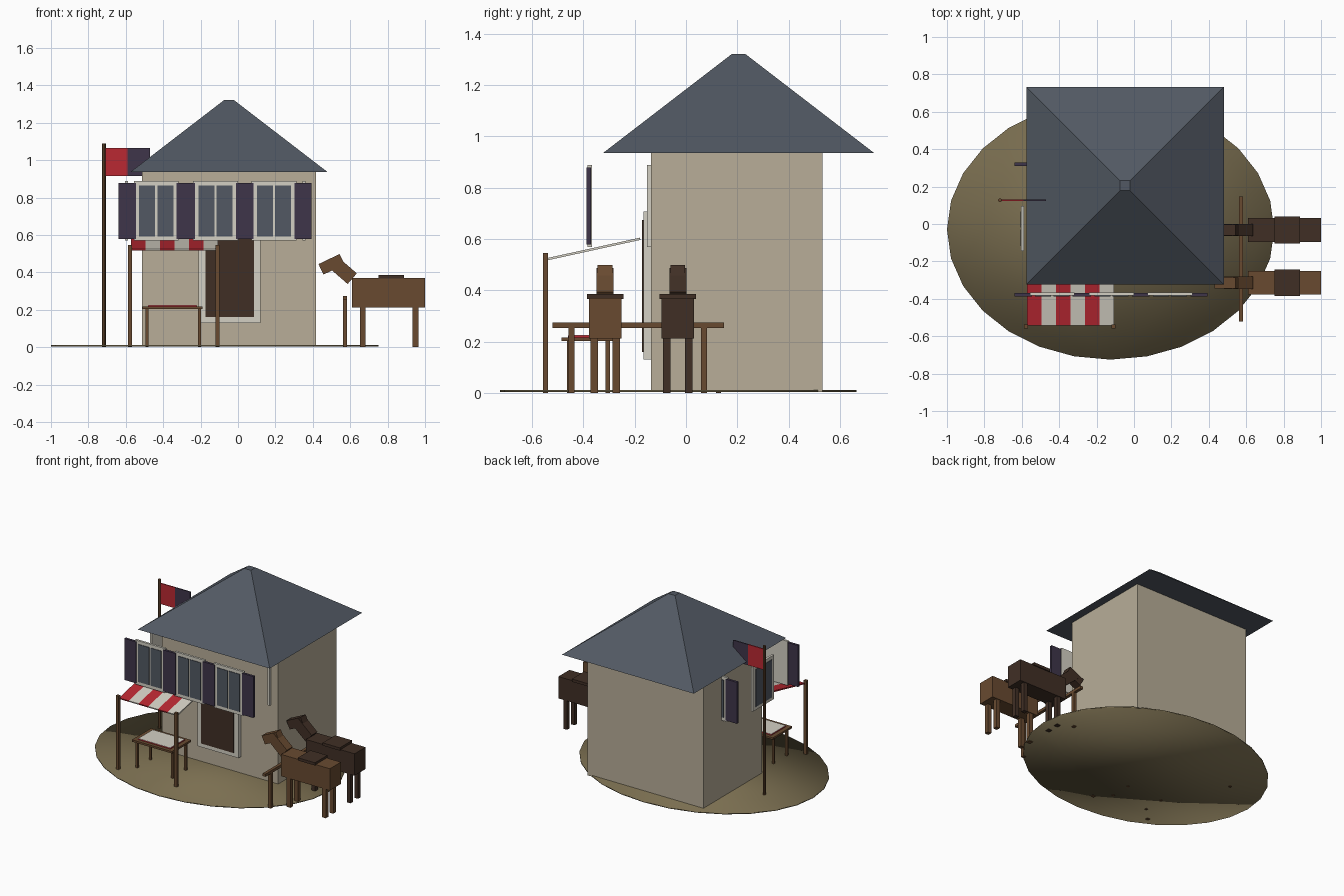
import bpy, bmesh, math
from mathutils import Matrix, Vector

if "Cube" in bpy.data.objects:
    bpy.data.objects.remove(bpy.data.objects["Cube"])


def material(name, rgb):
    # sRGB 0-255 converted to linear
    m = bpy.data.materials.new(name)
    lin = [((c / 255 + 0.055) / 1.055) ** 2.4 for c in rgb]
    m.diffuse_color = (*lin, 1)
    m.use_nodes = True
    m.node_tree.nodes["Principled BSDF"].inputs["Base Color"].default_value = m.diffuse_color
    return m


WALL = material("plaster", (184, 174, 152))
ROOF = material("slate", (82, 89, 99))
TRIM = material("cream", (212, 208, 196))
RED = material("red", (186, 40, 50))
NAVY = material("dark_violet", (62, 53, 74))
WOOD = material("brown_wood", (104, 74, 48))
DARK = material("dark_brown", (64, 47, 37))
EARTH = material("earth", (122, 110, 80))


def finish(name, bm, *mats):
    bmesh.ops.recalc_face_normals(bm, faces=bm.faces)
    me = bpy.data.meshes.new(name)
    bm.to_mesh(me)
    bm.free()
    for m in mats:
        me.materials.append(m)
    ob = bpy.data.objects.new(name, me)
    bpy.context.collection.objects.link(ob)
    return ob


def block(name, center, size, mat, axis="X", angle=0):
    bm = bmesh.new()
    bmesh.ops.create_cube(bm, size=1, matrix=Matrix.Translation(center)
                          @ Matrix.Rotation(math.radians(angle), 4, axis)
                          @ Matrix.Diagonal((*size, 1)))
    return finish(name, bm, mat)


def box(name, x, y, z, mat):
    pairs = (x, y, z)
    return block(name, [(a + b) / 2 for a, b in pairs], [b - a for a, b in pairs], mat)


def cone(name, center, r1, r2, depth, sides, mat, scale=(1, 1), turn=0):
    bm = bmesh.new()
    bmesh.ops.create_cone(bm, cap_ends=True, segments=sides, radius1=r1, radius2=r2, depth=depth,
                          matrix=Matrix.Translation(center) @ Matrix.Diagonal((*scale, 1, 1))
                          @ Matrix.Rotation(math.radians(turn), 4, "Z"))
    return finish(name, bm, mat)


# Ground: thin smooth-shaded oval
ground = cone("ground", (-0.125, -0.03, 0.0075), 1, 1, 0.009, 28, EARTH, (0.875, 0.695))
for p in ground.data.polygons:
    p.use_smooth = True

# House body and hipped roof
box("house_walls", (-0.512, 0.418), (-0.137, 0.532), (0.003, 0.94), WALL)
r = math.sqrt(2)
cone("roof", (-0.048, 0.205, 1.128), 0.528 * r, 0.027 * r, 0.385, 4, ROOF, turn=45)

# Door with its frame
box("door_frame", (-0.21, 0.12), (-0.165, -0.13), (0.13, 0.708), TRIM)
box("door", (-0.175, 0.085), (-0.172, -0.163), (0.16, 0.675), DARK)


def window(name, center, facing, shutters):
    """Frame plate, two panes and optional shutters; local front is -y, turned about z."""
    place = Matrix.Translation(center) @ Matrix.Rotation(math.radians(facing), 4, "Z")
    parts = [("frame", 0, 0, (0.24, 0.016, 0.32), TRIM)]
    parts += [("pane", s * 0.0485, -0.009, (0.086, 0.006, 0.272), ROOF) for s in (-1, 1)]
    if shutters:
        parts += [("shutter", s * 0.155, -0.004, (0.092, 0.018, 0.3), NAVY) for s in (-1, 1)]
    for part, x, y, size, mat in parts:
        block(name + "_" + part, (x, y, 0), size, mat).matrix_world = place


# Windows: a row ahead of the front wall, plus side and rear ones
for x in (-0.437, -0.12, 0.193):
    window("front_window", (x, -0.375, 0.729), 0, True)
window("rear_window", (-0.437, 0.315, 0.729), 180, True)
window("left_window", (-0.595, -0.025, 0.729), -90, False)
window("right_window", (0.352, -0.032, 0.729), 90, False)

# Striped awning: one sloping slab, sliced into six stripes
bm = bmesh.new()
bmesh.ops.create_cube(bm, size=1, matrix=Matrix.Translation((-0.34, -0.36, 0.561))
                      @ Matrix.Rotation(math.radians(12.4), 4, "X")
                      @ Matrix.Diagonal((0.465, 0.372, 0.009, 1)))
for i in range(1, 6):
    bmesh.ops.bisect_plane(bm, geom=bm.verts[:] + bm.edges[:] + bm.faces[:],
                           plane_co=(-0.5725 + i * 0.0775, 0, 0), plane_no=(1, 0, 0))
for f in bm.faces:
    stripe = int((f.calc_center_median().x + 0.5725) / 0.0775 * 0.9999)
    f.material_index = stripe % 2
finish("awning", bm, RED, TRIM)
for x in (-0.577, -0.11):
    box("awning_post", (x - 0.011, x + 0.011), (-0.558, -0.538), (0, 0.545), WOOD)

# Table with cloth
box("table_top", (-0.51, -0.19), (-0.485, -0.265), (0.203, 0.217), WOOD)
box("table_cloth", (-0.48, -0.22), (-0.46, -0.29), (0.217, 0.223), RED)
box("table_paper", (-0.478, -0.222), (-0.458, -0.292), (0.223, 0.225), TRIM)
for x in (-0.487, -0.205):
    for y in (-0.455, -0.305):
        box("table_leg", (x - 0.008, x + 0.008), (y - 0.008, y + 0.008), (0, 0.205), WOOD)

# Flag on a pole
cone("flag_pole", (-0.717, 0.127, 0.545), 0.01, 0.01, 1.09, 8, WOOD)
box("flag_inner_half", (-0.71, -0.59), (0.123, 0.131), (0.915, 1.065), RED)
box("flag_outer_half", (-0.59, -0.47), (0.123, 0.131), (0.915, 1.065), NAVY)

# Hitching rail
box("hitch_rail", (0.562, 0.584), (-0.52, 0.148), (0.254, 0.274), WOOD)
for y in (-0.446, 0.07):
    box("hitch_post", (0.562, 0.584), (y - 0.012, y + 0.012), (0, 0.256), WOOD)


def horse(name, y, coat):
    box(name + "_body", (0.61, 1.0), (y - 0.063, y + 0.063), (0.212, 0.37), coat)
    box(name + "_saddle", (0.75, 0.887), (y - 0.071, y + 0.071), (0.366, 0.386), DARK)
    block(name + "_neck", (0.558, y, 0.412), (0.14, 0.066, 0.075), coat, "Y", 41)
    block(name + "_head", (0.5, y, 0.443), (0.125, 0.058, 0.062), coat, "Y", -25.5)
    for x in (0.666, 0.949):
        for s in (-0.043, 0.043):
            box(name + "_leg", (x - 0.015, x + 0.015), (y + s - 0.015, y + s + 0.015), (0, 0.215), coat)


# Two tethered horses
horse("brown_horse", -0.315, WOOD)
horse("dark_horse", -0.032, DARK)
